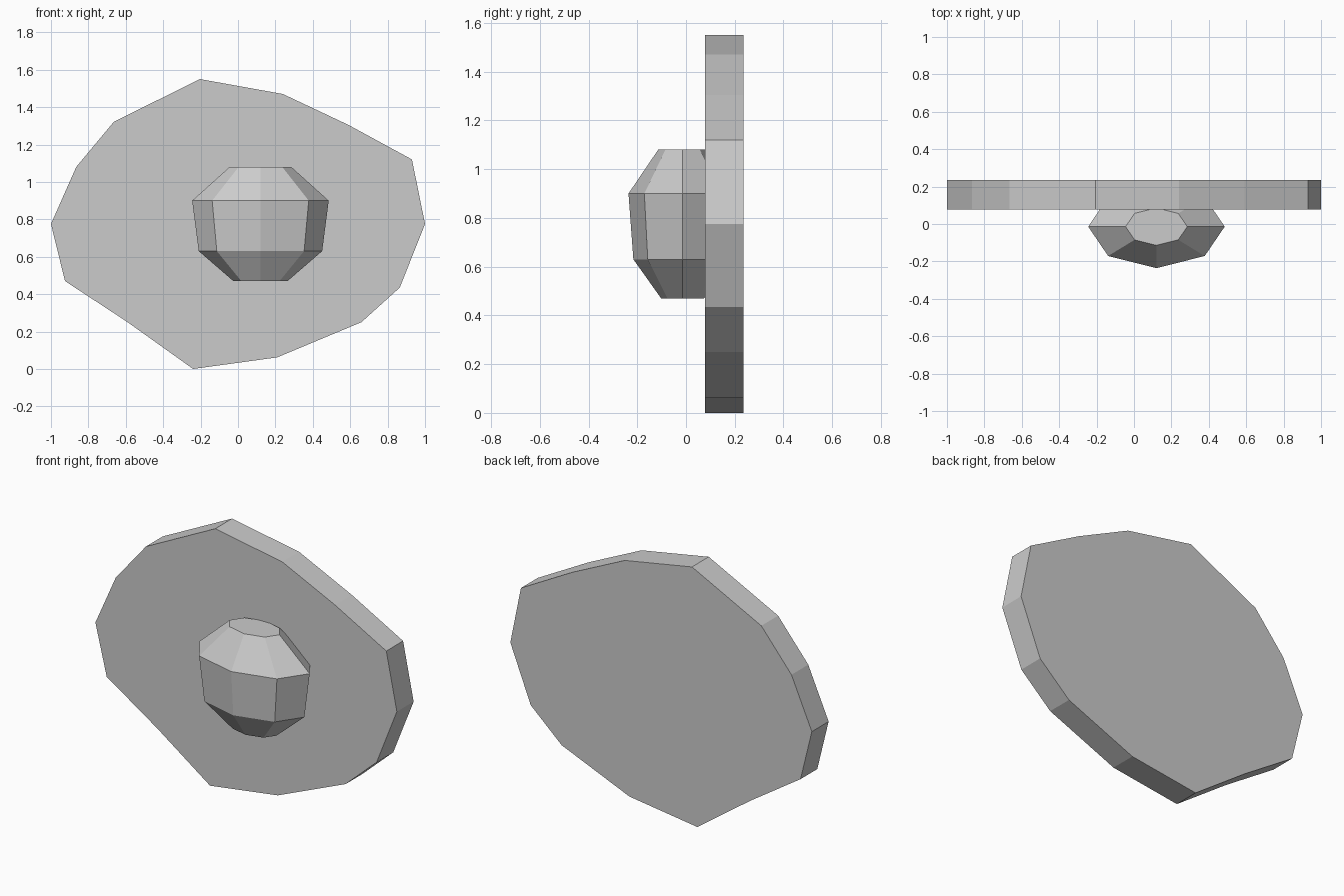
import bpy, bmesh
from math import cos, sin, pi

cube = bpy.data.objects.get("Cube")
if cube:
    bpy.data.objects.remove(cube, do_unlink=True)

grey = bpy.data.materials.new("plain_grey")
grey.use_nodes = True
colour = (0.6, 0.6, 0.6, 1)
grey.diffuse_color = colour
grey.node_tree.nodes["Principled BSDF"].inputs["Base Color"].default_value = colour


def loft(name, rings):
    """Closed flat-shaded solid through matching rings of points."""
    bm = bmesh.new()
    loops = [[bm.verts.new(p) for p in ring] for ring in rings]
    for a, b in zip(loops, loops[1:]):
        for i in range(len(a)):
            j = (i + 1) % len(a)
            bm.faces.new((a[i], a[j], b[j], b[i]))
    bm.faces.new(loops[0])
    bm.faces.new(loops[-1])
    bmesh.ops.recalc_face_normals(bm, faces=bm.faces)
    mesh = bpy.data.meshes.new(name)
    bm.to_mesh(mesh)
    bm.free()
    mesh.materials.append(grey)
    obj = bpy.data.objects.new(name, mesh)
    bpy.context.collection.objects.link(obj)
    return obj


# Irregular back plate: outline in x, z extruded along y
outline = [(-0.205, 1.55), (0.24, 1.47), (0.59, 1.305), (0.93, 1.12),
           (1, 0.775), (0.865, 0.435), (0.66, 0.25), (0.21, 0.062),
           (-0.24, 0), (-0.59, 0.25), (-0.925, 0.47), (-1, 0.775),
           (-0.865, 1.08), (-0.665, 1.32)]
loft("back_plate", [[(x, y, z) for x, z in outline] for y in (0.077, 0.236)])

# Faceted oval knob: eight-sided rings of (height, x radius, y radius)
profile = [(0.47, 0.145, 0.088), (0.63, 0.33, 0.202),
           (0.90, 0.365, 0.222), (1.08, 0.165, 0.1)]
loft("knob", [[(0.12 + rx * cos(k * pi / 4), -0.014 + ry * sin(k * pi / 4), z)
               for k in range(8)] for z, rx, ry in profile])
